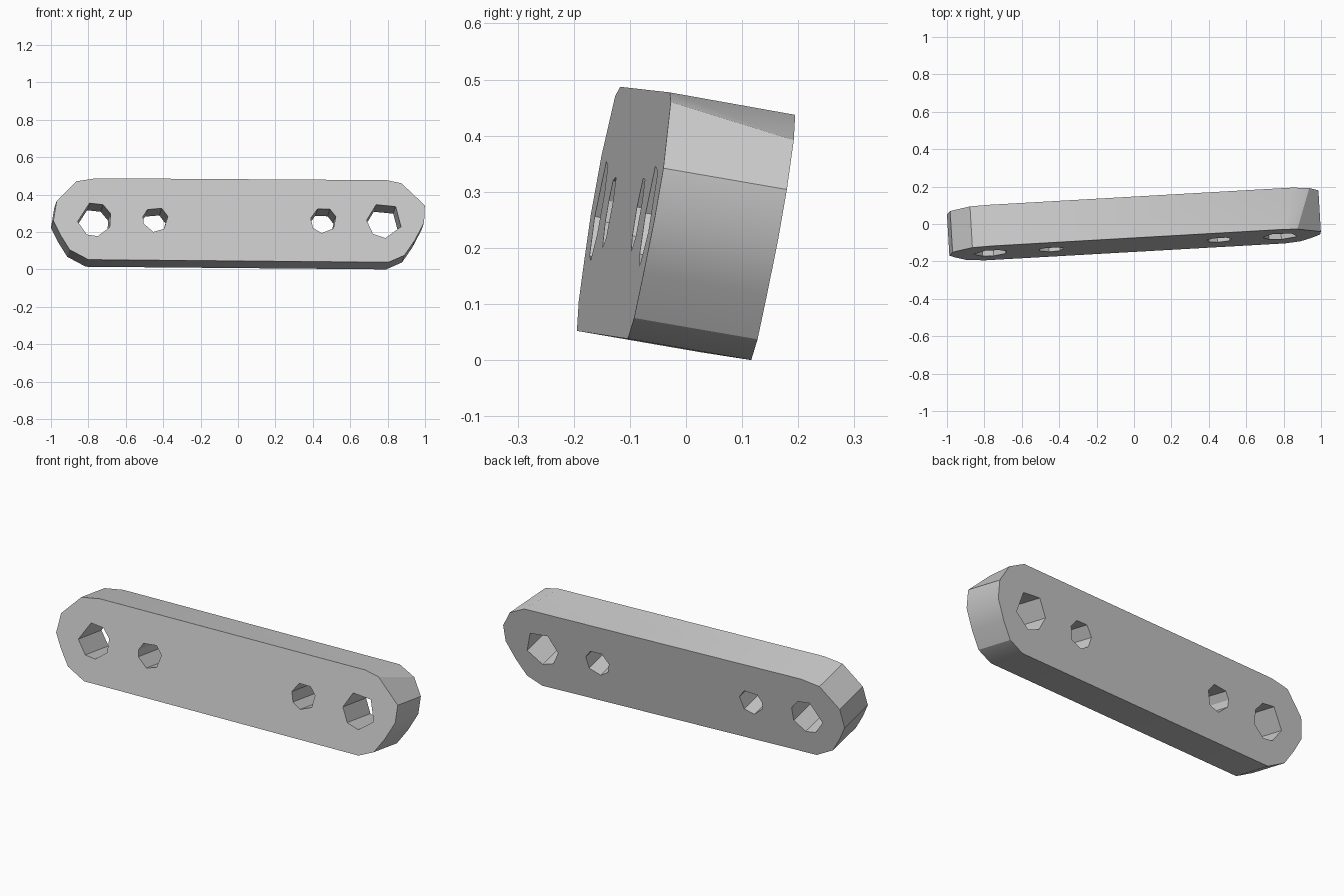
import bpy, bmesh, math
from mathutils import Vector

cube = bpy.data.objects.get("Cube")
if cube:
    bpy.data.objects.remove(cube, do_unlink=True)

# Straight-through direction of the slightly tilted bar
THROUGH = Vector((-0.013, 0.22, -0.038))


def on_front(x, z):
    """Point on the tilted front plane."""
    return Vector((x, -0.157 + 0.058 * x + 0.172 * z, z))


def ring(bm, points, offset):
    """Closed loop of edges."""
    verts = [bm.verts.new(p + offset) for p in points]
    edges = [bm.edges.new((v, verts[i - 1])) for i, v in enumerate(verts)]
    return verts, edges


def hole(x, z, radius, angles):
    """Slightly irregular bored hole."""
    return [on_front(x + radius * math.cos(math.radians(a)),
                     z + radius * math.sin(math.radians(a))) for a in angles]


# Outer outline with rounded ends; the upper left corner is fuller at the back
left_front = [(0.794, 0.477), (0.874, 0.46)]
left_back = [(0.86, 0.475), (0.95, 0.43)]
shared = [(0.999, 0.342), (0.995, 0.25), (0.945, 0.155), (0.89, 0.075),
          (0.805, 0.038), (-0.8, 0.052), (-0.9, 0.105), (-0.95, 0.185),
          (-0.987, 0.26), (-0.97, 0.364), (-0.864, 0.471), (-0.757, 0.487)]
front_outline = [on_front(*p) for p in left_front + shared]
back_outline = [on_front(*p) for p in left_back + shared]

holes = [
    hole(-0.767, 0.267, 0.091, (187, 107, 60, 20, -27, -79, -117)),
    hole(0.783, 0.262, 0.095, (180, 118, 51, -21, -87, -130)),
    hole(-0.441, 0.267, 0.068, (166, 129, 61, 14, -48, -100, -162)),
    hole(0.457, 0.262, 0.069, (171, 117, 60, 17, -39, -99, -144)),
]

# Bar: two pierced faces joined by outer and bore walls
bm = bmesh.new()
front_edges, back_edges = [], []
for front, back in [(front_outline, back_outline)] + [(h, h) for h in holes]:
    fv, fe = ring(bm, front, Vector())
    bv, be = ring(bm, back, THROUGH)
    front_edges += fe
    back_edges += be
    for i in range(len(fv)):
        bm.faces.new((fv[i - 1], fv[i], bv[i], bv[i - 1]))
for edges in (front_edges, back_edges):
    bmesh.ops.triangle_fill(bm, edges=edges, use_beauty=True)
bmesh.ops.recalc_face_normals(bm, faces=bm.faces[:])

mesh = bpy.data.meshes.new("link_bar")
bm.to_mesh(mesh)
bm.free()
bar = bpy.data.objects.new("link_bar", mesh)
bpy.context.collection.objects.link(bar)

# Plain grey
grey = bpy.data.materials.new("plain_grey")
grey.use_nodes = True
colour = (0.6, 0.6, 0.6, 1.0)
grey.diffuse_color = colour
for node in grey.node_tree.nodes:
    if node.type == "BSDF_PRINCIPLED":
        node.inputs["Base Color"].default_value = colour
mesh.materials.append(grey)

# Rounded ends shade smoothly, rims stay sharp
bpy.ops.object.select_all(action="DESELECT")
bar.select_set(True)
bpy.context.view_layer.objects.active = bar
bpy.ops.object.shade_smooth_by_angle(angle=math.radians(30))
